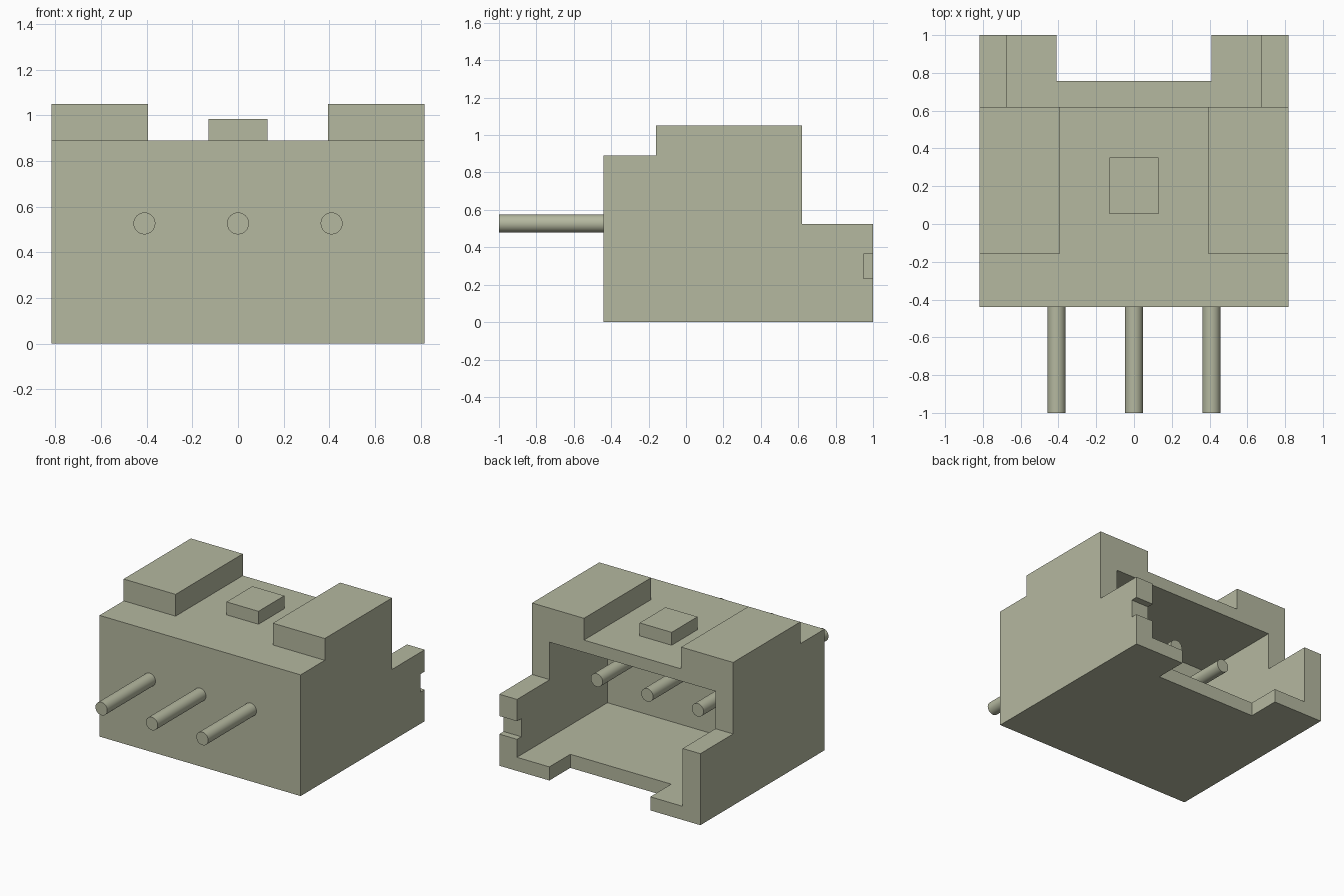
import bpy, bmesh, math
from mathutils import Matrix, Vector

old = bpy.data.objects.get("Cube")
if old:
    bpy.data.objects.remove(old, do_unlink=True)

# Single olive grey plastic
COLOUR = (0.46, 0.48, 0.35, 1.0)
mat = bpy.data.materials.new("olive_grey")
mat.use_nodes = True
mat.diffuse_color = COLOUR
bsdf = next(n for n in mat.node_tree.nodes if n.type == 'BSDF_PRINCIPLED')
bsdf.inputs["Base Color"].default_value = COLOUR
bsdf.inputs["Roughness"].default_value = 0.6


def finish(name, bm):
    """Turn a bmesh into a linked, coloured object."""
    bmesh.ops.recalc_face_normals(bm, faces=bm.faces)
    mesh = bpy.data.meshes.new(name)
    bm.to_mesh(mesh)
    bm.free()
    mesh.materials.append(mat)
    obj = bpy.data.objects.new(name, mesh)
    bpy.context.collection.objects.link(obj)
    return obj


def box(name, x, y, z):
    """Box from three (min, max) ranges."""
    lo, hi = Vector((x[0], y[0], z[0])), Vector((x[1], y[1], z[1]))
    bm = bmesh.new()
    bmesh.ops.create_cube(bm, size=1, matrix=Matrix.Translation((lo + hi) / 2)
                          @ Matrix.Diagonal((*(hi - lo), 1)))
    return finish(name, bm)


def cut(obj, cutter):
    """Subtract a cutter, apply the result and discard the cutter."""
    cutter.hide_render = True
    mod = obj.modifiers.new("cut", 'BOOLEAN')
    mod.operation = 'DIFFERENCE'
    mod.solver = 'EXACT'
    mod.object = cutter
    bpy.context.view_layer.objects.active = obj
    bpy.ops.object.modifier_apply(modifier=mod.name)
    bpy.data.objects.remove(cutter, do_unlink=True)


HALF = 0.817   # half width of the housing
WALL = 0.673   # inner face of the side walls
TOP = 0.89     # height of the main roof

# Housing: stepped side profile swept across the width
profile = [(-0.44, 0), (1, 0), (1, 0.525), (0.62, 0.525),
           (0.62, 1.05), (-0.16, 1.05), (-0.16, TOP), (-0.44, TOP)]
bm = bmesh.new()
side = bm.faces.new([bm.verts.new((-HALF, y, z)) for y, z in profile])
ext = bmesh.ops.extrude_face_region(bm, geom=[side])
bmesh.ops.translate(bm, vec=(2 * HALF, 0, 0),
                    verts=[v for v in ext["geom"] if isinstance(v, bmesh.types.BMVert)])
housing = finish("housing", bm)

# Channel between the raised pads
cut(housing, box("channel_cutter", (-0.395, 0.395), (-0.3, 0.8), (TOP, 1.2)))
# Socket cavity, open at the back
cut(housing, box("cavity_cutter", (-WALL, WALL), (-0.05, 1.2), (0.10, 0.80)))
# Notch in the floor lip
cut(housing, box("floor_notch_cutter", (-0.41, 0.41), (0.757, 1.2), (-0.2, 0.3)))
# Small groove in the end of one side wall
cut(housing, box("groove_cutter", (0.6, 0.9), (0.95, 1.1), (0.232, 0.365)))

# Latch block on the roof
box("latch_block", (-0.13, 0.13), (0.052, 0.352), (TOP, 0.985))

# Three contact pins running through the front wall
for name, x in (("right_pin", -0.41), ("middle_pin", 0), ("left_pin", 0.41)):
    y0, y1 = -1.0, 0.45
    bm = bmesh.new()
    bmesh.ops.create_cone(bm, cap_ends=True, segments=32, radius1=0.048, radius2=0.048,
                          depth=y1 - y0,
                          matrix=Matrix.Translation((x, (y0 + y1) / 2, 0.527))
                          @ Matrix.Rotation(math.pi / 2, 4, 'X'))
    pin = finish(name, bm)
    bpy.ops.object.select_all(action='DESELECT')
    pin.select_set(True)
    bpy.context.view_layer.objects.active = pin
    bpy.ops.object.shade_smooth_by_angle(angle=math.radians(30))
